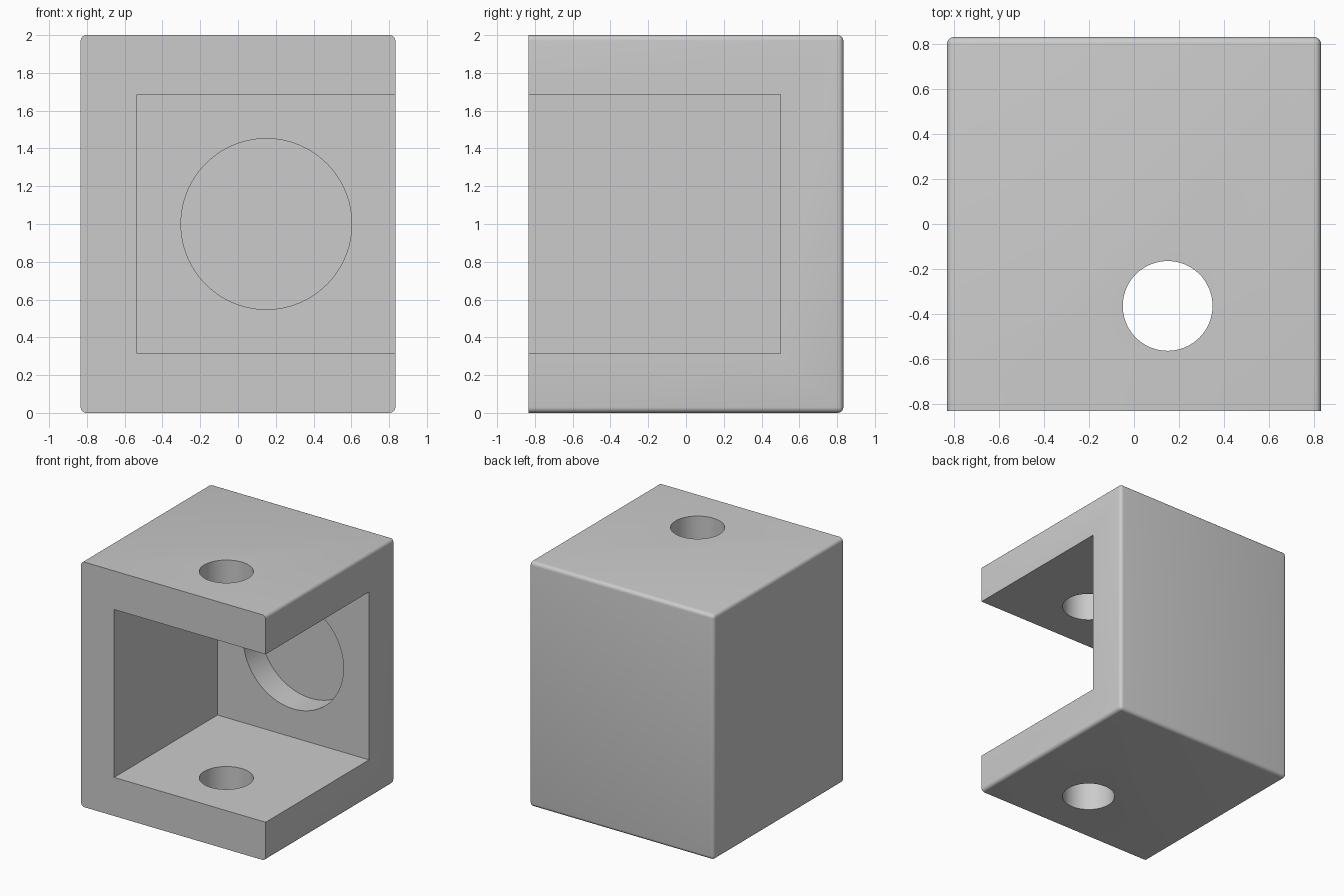
import bpy
import bmesh
from mathutils import Matrix, Vector

if "Cube" in bpy.data.objects:
    bpy.data.objects.remove(bpy.data.objects["Cube"], do_unlink=True)

HALF = 0.833     # half width and half depth
HEIGHT = 2.0
ROUND = 0.03
BACK_WALL = 0.5  # inner face of the back wall


def add_object(name, bm):
    mesh = bpy.data.meshes.new(name)
    bm.to_mesh(mesh)
    bm.free()
    obj = bpy.data.objects.new(name, mesh)
    bpy.context.collection.objects.link(obj)
    return obj


def box_mesh(low, high):
    low, high = Vector(low), Vector(high)
    bm = bmesh.new()
    bmesh.ops.create_cube(bm, size=1)
    bmesh.ops.scale(bm, vec=high - low, verts=bm.verts)
    bmesh.ops.translate(bm, vec=(low + high) / 2, verts=bm.verts)
    return bm


def cylinder(name, centre, radius, depth, axis):
    bm = bmesh.new()
    turn = Vector((0, 0, 1)).rotation_difference(Vector(axis)).to_matrix().to_4x4()
    bmesh.ops.create_cone(bm, cap_ends=True, segments=96, radius1=radius,
                          radius2=radius, depth=depth,
                          matrix=Matrix.Translation(centre) @ turn)
    return add_object(name, bm)


# Block: every edge is rounded except those of the front face
bm = box_mesh((-HALF, -HALF, 0), (HALF, HALF, HEIGHT))
rounded = [e for e in bm.edges if any(v.co.y > 0 for v in e.verts)]
bmesh.ops.bevel(bm, geom=rounded, offset=ROUND, segments=5, profile=0.5,
                affect='EDGES')
housing = add_object("corner_housing", bm)

# Cutters: pocket open to the front and +x side, pin holes, blind recess
recess_depth = 0.225
overlap = 0.1
cutters = [
    add_object("pocket_cutter", box_mesh((-0.535, -1.2, 0.315),
                                         (1.2, BACK_WALL, 1.685))),
    cylinder("pin_hole_cutter", (0.15, -0.365, 1), 0.2, 3, (0, 0, 1)),
    cylinder("recess_cutter",
             (0.15, BACK_WALL + (recess_depth - overlap) / 2, 1),
             0.452, recess_depth + overlap, (0, 1, 0)),
]
for cutter in cutters:
    cutter.hide_render = True
    cut = housing.modifiers.new(cutter.name, 'BOOLEAN')
    cut.operation = 'DIFFERENCE'
    cut.solver = 'EXACT'
    cut.object = cutter

# Bake the cuts and remove the cutters
bpy.context.view_layer.update()
evaluated = housing.evaluated_get(bpy.context.evaluated_depsgraph_get())
result = bpy.data.meshes.new_from_object(evaluated)
housing.modifiers.clear()
housing.data = result
for cutter in cutters:
    bpy.data.objects.remove(cutter, do_unlink=True)

# Plain grey material
grey = bpy.data.materials.new("light_grey")
grey.use_nodes = True
colour = (0.6, 0.6, 0.6, 1)
grey.diffuse_color = colour
grey.node_tree.nodes["Principled BSDF"].inputs["Base Color"].default_value = colour
housing.data.materials.clear()
housing.data.materials.append(grey)

# Smooth rounds and bores, crisp edges
bpy.ops.object.select_all(action='DESELECT')
housing.select_set(True)
bpy.context.view_layer.objects.active = housing
bpy.ops.object.shade_smooth_by_angle(angle=0.52)
